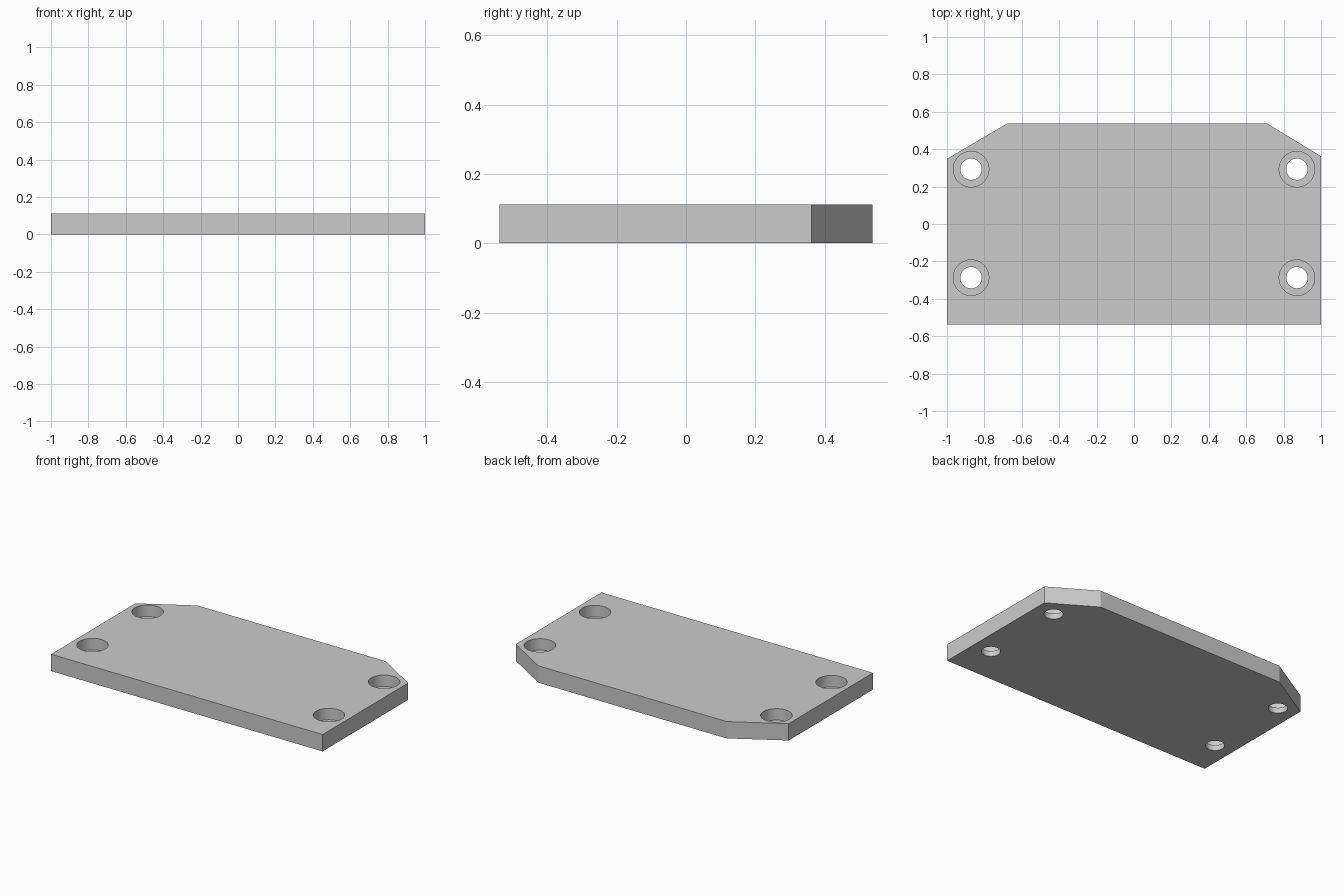
import bpy, bmesh, math

if "Cube" in bpy.data.objects:
    bpy.data.objects.remove(bpy.data.objects["Cube"])

T = 0.112            # plate thickness
FLOOR = 0.036        # height of the counterbore floor
R_HOLE, R_BORE = 0.057, 0.095
SEG = 64


def mesh_object(name, bm):
    bmesh.ops.recalc_face_normals(bm, faces=bm.faces)
    me = bpy.data.meshes.new(name)
    bm.to_mesh(me)
    bm.free()
    ob = bpy.data.objects.new(name, me)
    bpy.context.collection.objects.link(ob)
    return ob


# Plate: outline with two clipped back corners, extruded upward
outline = [(-1, -0.538), (1, -0.538), (1, 0.362), (0.711, 0.538),
           (-0.677, 0.538), (-1, 0.348)]
bm = bmesh.new()
face = bm.faces.new([bm.verts.new((x, y, 0)) for x, y in outline])
ext = bmesh.ops.extrude_face_region(bm, geom=[face])
top = [v for v in ext["geom"] if isinstance(v, bmesh.types.BMVert)]
bmesh.ops.translate(bm, verts=top, vec=(0, 0, T))
plate = mesh_object("mounting_plate", bm)

# Stepped cutters: narrow through hole with a wide counterbore above
profile = [(R_HOLE, -0.05), (R_HOLE, FLOOR), (R_BORE, FLOOR), (R_BORE, T + 0.05)]
bm = bmesh.new()
for cx in (-0.871, 0.871):
    for cy in (-0.287, 0.293):
        rings = [[bm.verts.new((cx + r * math.cos(2 * math.pi * i / SEG),
                                cy + r * math.sin(2 * math.pi * i / SEG), z))
                  for i in range(SEG)] for r, z in profile]
        for a, b in zip(rings, rings[1:]):
            for i in range(SEG):
                j = (i + 1) % SEG
                bm.faces.new((a[i], a[j], b[j], b[i]))
        bm.faces.new(rings[0][::-1])
        bm.faces.new(rings[-1])
cutter = mesh_object("screw_hole_cutter", bm)
cutter.hide_render = True

# Cut the four screw holes, then drop the cutter
mod = plate.modifiers.new("screw_holes", "BOOLEAN")
mod.operation = "DIFFERENCE"
mod.solver = "EXACT"
mod.object = cutter
bpy.context.view_layer.objects.active = plate
plate.select_set(True)
cutter.select_set(False)
bpy.ops.object.modifier_apply(modifier=mod.name)
bpy.data.objects.remove(cutter)

# Smooth hole walls, crisp plate edges
bpy.ops.object.shade_smooth_by_angle(angle=math.radians(25))
